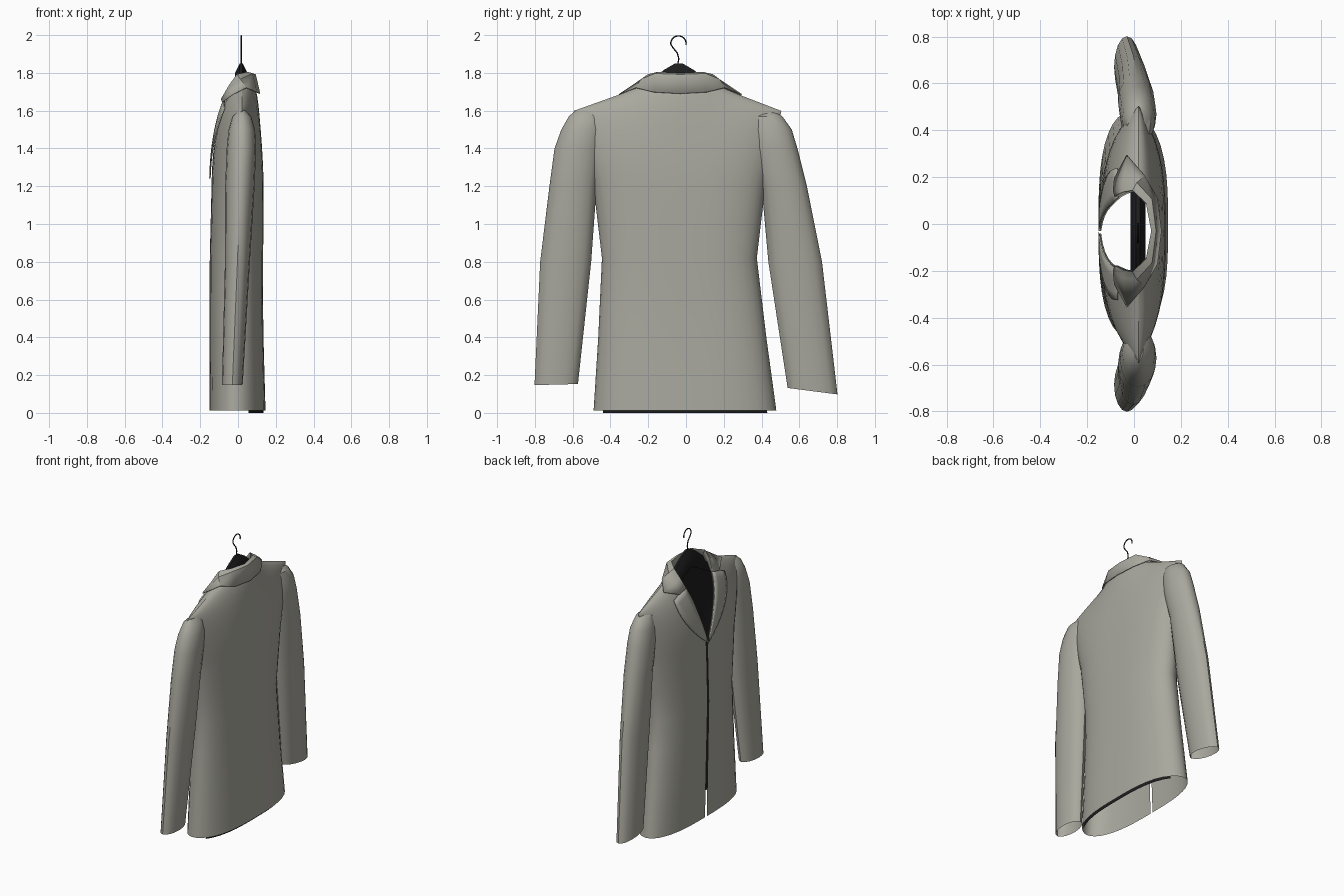
import bpy, bmesh, math
from mathutils import Vector

if "Cube" in bpy.data.objects:
    bpy.data.objects.remove(bpy.data.objects["Cube"])


def material(name, rgb):
    m = bpy.data.materials.new(name)
    m.diffuse_color = (*rgb, 1)
    m.use_nodes = True
    m.node_tree.nodes["Principled BSDF"].inputs["Base Color"].default_value = m.diffuse_color
    return m


CLOTH = material("grey cloth", (0.40, 0.395, 0.345))
BLACK = material("black lining", (0.012, 0.012, 0.012))


def interp(z, pts):
    """Piecewise linear lookup in (key, value) pairs."""
    if z <= pts[0][0]:
        return pts[0][1]
    for (a, p), (b, q) in zip(pts, pts[1:]):
        if z <= b:
            return p + (q - p) * (z - a) / (b - a)
    return pts[-1][1]


def grid(name, grids, mat, closed=False, thick=0.0, caps=False):
    """One object from lists of point rows."""
    bm = bmesh.new()
    for rows in grids:
        vs = [[bm.verts.new(p) for p in r] for r in rows]
        n = len(vs[0])
        for a, b in zip(vs, vs[1:]):
            for i in range(n if closed else n - 1):
                j = (i + 1) % n
                bm.faces.new((a[i], a[j], b[j], b[i]))
        if closed:
            bm.faces.new(vs[-1])
            if caps:
                bm.faces.new(vs[0])
    bmesh.ops.remove_doubles(bm, verts=bm.verts, dist=0.0008)
    bmesh.ops.recalc_face_normals(bm, faces=bm.faces)
    me = bpy.data.meshes.new(name)
    bm.to_mesh(me)
    bm.free()
    ob = bpy.data.objects.new(name, me)
    bpy.context.collection.objects.link(ob)
    me.materials.append(mat)
    if thick:
        s = ob.modifiers.new("thickness", 'SOLIDIFY')
        s.thickness = thick
        s.offset = 0
    bpy.ops.object.select_all(action='DESELECT')
    ob.select_set(True)
    bpy.context.view_layer.objects.active = ob
    bpy.ops.object.shade_smooth_by_angle(angle=math.radians(35))
    return ob


# Jacket shape: y is measured from the jacket's own centre line
def centre(z):
    return interp(z, [(0, -.005), (.82, -.035), (1.2, -.035), (1.6, -.045), (1.75, -.03)])


def top(y):
    return interp(y, [(0, 1.72), (.17, 1.745), (.33, 1.68), (.56, 1.595)])


def rise(y, z):
    return max(0, min(1, (z - 1.2) / (top(y) - 1.2)))


def width(z, v):
    return interp(z, [(0, .485), (.4, .445), (.82, .41), (1.2, .455)]) + .095 * v


def v_edge(z):
    return interp(z, [(0, .010), (1.0, .006), (1.25, .006), (1.5, .10), (1.66, .15), (1.74, .172)])


def surf_x(y, z, back):
    v = rise(y, z)
    base = interp(z, [(0, -.02), (1.2, .005), (1.6, .02)])
    if back:
        base += .065 * v * max(0, 1 - (y / .2) ** 2)
        out = interp(z, [(0, .146), (.5, .132), (1.2, .135)])
    else:
        out = interp(z, [(0, -.152), (.8, -.15), (1.2, -.14)])
    side = max(0, 1 - (y / width(z, v)) ** 3) ** .5
    return base + (out - base) * side * math.sqrt(1 - v * v)


ROWS = [(z, 0) for z in (.012, .2, .4, .6, .82, 1.0, 1.2)] + \
       [(1.2, math.sin(i * math.pi / 20)) for i in range(1, 11)]


def panel(s, back, inset=0, reach=1.0, drop=0):
    rows = []
    for zb, v in ROWS:
        w = width(zb, v)
        y0 = 0 if back else v_edge(zb + .53 * v)
        row = []
        for i in range(11):
            y = y0 + (w * reach - y0) * math.sin(i * math.pi / 20)
            z = zb + (top(y) - 1.2) * v - drop
            row.append((surf_x(y, z, back) - inset, centre(z) + s * y, max(z, 0)))
        rows.append(row)
    return rows


grid("jacket_body", [panel(s, b) for s in (1, -1) for b in (True, False)], CLOTH)
grid("back_lining", [panel(s, True, .012, .9, .012) for s in (1, -1)], BLACK)

# Sleeves: z, y centre, half y, x centre, half x
LEFT = [(.15, -.687, .115, -.03, .055), (.8, -.637, .135, -.003, .066),
        (1.2, -.598, .125, .01, .078), (1.4, -.572, .124, .018, .078),
        (1.5, -.55, .11, .02, .07), (1.57, -.535, .085, .02, .05), (1.6, -.53, .055, .02, .02)]
RIGHT = [(.115, .67, .132, -.03, .055), (.8, .578, .142, -.003, .066),
         (1.2, .52, .12, .01, .078), (1.4, .468, .122, .018, .078),
         (1.5, .448, .112, .02, .07), (1.57, .425, .085, .02, .05), (1.592, .42, .055, .02, .02)]


def sleeve(name, rings, tilt):
    rows = []
    for k, (z, yc, hy, xc, hx) in enumerate(rings):
        t = tilt if k == 0 else 0
        rows.append([(xc + hx * math.sin(a), yc + hy * math.cos(a), z + t * math.cos(a))
                     for a in (i * math.tau / 16 for i in range(16))])
    grid(name, [rows], CLOTH, closed=True)


sleeve("left_sleeve", LEFT, 0.003)
sleeve("right_sleeve", RIGHT, -0.017)

# Lapels lie just outside the front panels
lapels = []
for s in (1, -1):
    rows = []
    for k in range(11):
        r = k / 10
        zi, zo = 1.24 + .43 * r, 1.24 + .375 * r
        yi, yo = v_edge(zi), .006 + .275 * math.sin(r * math.pi / 2) ** .9
        row = []
        for i in range(5):
            t = i / 4
            y, z = yi + (yo - yi) * t, zi + (zo - zi) * t
            row.append((surf_x(y, z, False) - .009, centre(z) + s * y, z))
        rows.append(row)
    lapels.append(rows)
grid("lapels", lapels, CLOTH, thick=.008)

# Collar: inner stand, fold line and outer edge, from centre back to notch (x, y, z)
STAND = [(.082, 0, 1.70), (.062, .11, 1.71), (.02, .172, 1.73), (-.03, .168, 1.71), (-.07, .15, 1.655)]
FOLD = [(.075, 0, 1.797), (.052, .12, 1.803), (-.005, .174, 1.79), (-.045, .168, 1.735), (-.082, .15, 1.665)]
BULGE = [(.092, 0, 1.79), (.075, .135, 1.795), (.012, .205, 1.765), (-.045, .2, 1.715), (-.088, .17, 1.66)]
EDGE = [(.115, 0, 1.69), (.098, .14, 1.698), (.045, .235, 1.722), (-.03, .325, 1.685), (-.083, .225, 1.645)]
grid("collar", [[[(x, -.03 + s * y, z) for x, y, z in line] for line in (STAND, FOLD, BULGE, EDGE)]
                for s in (1, -1)], CLOTH, thick=.006)

# Hanger bar: y offset, top z, half depth, height
STATIONS = [(-.46, 1.57, .012, .05), (-.33, 1.645, .025, .08), (-.2, 1.715, .032, .09),
            (-.08, 1.815, .032, .12), (-.02, 1.85, .032, .12)]
STATIONS += [(-y, z, h, d) for y, z, h, d in reversed(STATIONS)]
bars = []
for y, z, h, d in STATIONS:
    bars.append([(.017 + a * h, -.038 + y, z - b * d)
                 for a, b in ((-.25, 0), (.25, 0), (1, .4), (1, 1), (-1, 1), (-1, .4))])
grid("hanger_bar", [bars], BLACK, closed=True, caps=True)

# Wire hook
path = [(-.045, 1.84), (-.038, 1.875), (-.046, 1.905), (-.07, 1.935)]
path += [(-.04 + .041 * math.cos(a), 1.956 + .04 * math.sin(a))
         for a in (math.pi * (1.03 - 1.1 * i / 10) for i in range(11))]
cu = bpy.data.curves.new("hanger_hook", 'CURVE')
cu.dimensions = '3D'
cu.bevel_depth = .004
cu.bevel_resolution = 1
sp = cu.splines.new('POLY')
sp.points.add(len(path) - 1)
for p, (y, z) in zip(sp.points, path):
    p.co = (.017, y, z, 1)
hook = bpy.data.objects.new("hanger_hook", cu)
bpy.context.collection.objects.link(hook)
cu.materials.append(BLACK)
